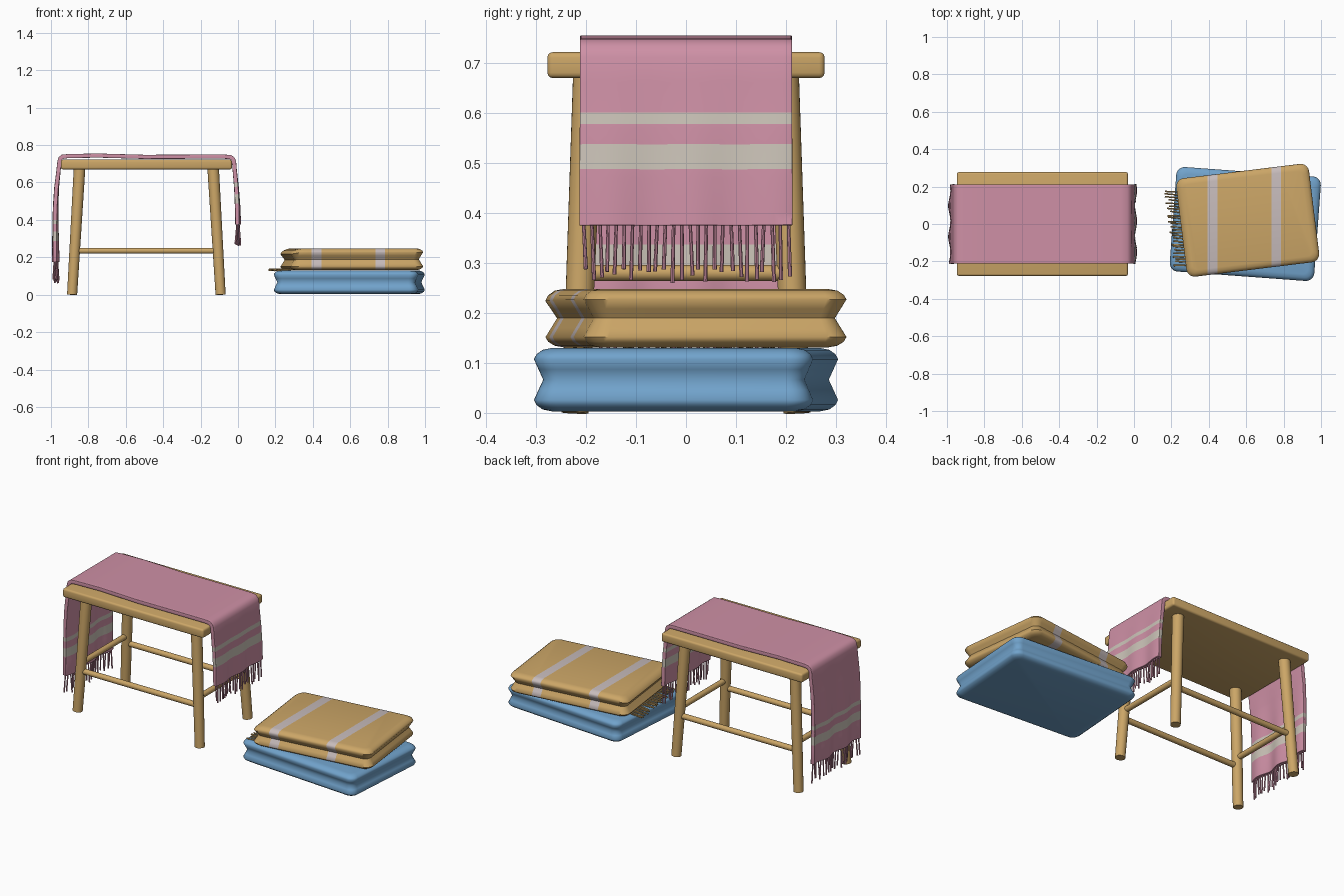
import bpy, bmesh, math, random
from mathutils import Vector, Matrix

random.seed(4)
if "Cube" in bpy.data.objects:
    bpy.data.objects.remove(bpy.data.objects["Cube"], do_unlink=True)


def material(name, rgb):
    m = bpy.data.materials.new(name)
    m.use_nodes = True
    m.diffuse_color = (*rgb, 1)
    bsdf = m.node_tree.nodes["Principled BSDF"]
    bsdf.inputs["Base Color"].default_value = (*rgb, 1)
    bsdf.inputs["Roughness"].default_value = 0.8
    return m


wood = material("wood", (0.60, 0.38, 0.135))
pink = material("pink wool", (0.62, 0.28, 0.38))
cream = material("cream stripe", (0.60, 0.55, 0.48))
blue = material("blue cloth", (0.165, 0.365, 0.60))
mustard = material("mustard wool", (0.60, 0.38, 0.135))
grey = material("grey stripe", (0.57, 0.50, 0.50))


def finish(name, bm, mats, mods=(), angle=40):
    """Turn a bmesh into a smooth-shaded object, applying any modifiers."""
    bmesh.ops.recalc_face_normals(bm, faces=bm.faces)
    mesh = bpy.data.meshes.new(name)
    bm.to_mesh(mesh)
    bm.free()
    for m in mats:
        mesh.materials.append(m)
    ob = bpy.data.objects.new(name, mesh)
    bpy.context.collection.objects.link(ob)
    bpy.ops.object.select_all(action='DESELECT')
    ob.select_set(True)
    bpy.context.view_layer.objects.active = ob
    for kind, settings in mods:
        mod = ob.modifiers.new(kind.title(), kind)
        for key, value in settings.items():
            setattr(mod, key, value)
        bpy.ops.object.modifier_apply(modifier=mod.name)
    bpy.ops.object.shade_smooth_by_angle(angle=math.radians(angle))
    return ob


def rod(bm, a, b, r1, r2, sides=16):
    """Tapered round bar from a to b."""
    a, b = Vector(a), Vector(b)
    d = b - a
    turn = d.to_track_quat('Z', 'Y').to_matrix().to_4x4()
    bmesh.ops.create_cone(bm, cap_ends=True, segments=sides, radius1=r1, radius2=r2,
                          depth=d.length, matrix=Matrix.Translation((a + b) / 2) @ turn)


def cut(bm, axis, values):
    """Slice the mesh so stripes get clean borders."""
    normal = Vector([float(i == axis) for i in range(3)])
    for v in values:
        bmesh.ops.bisect_plane(bm, geom=bm.verts[:] + bm.edges[:] + bm.faces[:],
                               plane_co=normal * v, plane_no=normal)


# Bench: seat, splayed legs and stretchers
CX = -0.49
bm = bmesh.new()
bmesh.ops.create_cube(bm, size=1, matrix=Matrix.Translation((CX, 0, 0.696))
                      @ Matrix.Diagonal((0.915, 0.555, 0.052, 1)))
bmesh.ops.bevel(bm, geom=bm.edges[:], offset=0.011, segments=3, affect='EDGES', profile=0.5)
finish("bench_seat", bm, [wood])


def leg_point(sx, sy, z):
    t = z / 0.68
    return Vector((CX + sx * (0.397 - 0.04 * t), sy * (0.222 - 0.027 * t), z))


for sx, side in ((-1, "right"), (1, "left")):
    for sy, end in ((-1, "front"), (1, "back")):
        bm = bmesh.new()
        rod(bm, leg_point(sx, sy, 0), leg_point(sx, sy, 0.68), 0.027, 0.031, 24)
        finish(f"{end}_{side}_leg", bm, [wood])
    bm = bmesh.new()
    rod(bm, leg_point(sx, -1, 0.28), leg_point(sx, 1, 0.28), 0.016, 0.016)
    finish(f"{side}_stretcher", bm, [wood])
for sy, end in ((-1, "front"), (1, "back")):
    bm = bmesh.new()
    rod(bm, leg_point(-1, sy, 0.235), leg_point(1, sy, 0.235), 0.016, 0.016)
    finish(f"{end}_stretcher", bm, [wood])

# Throw draped over the bench: a swept profile with gentle waves at the hanging ends
drape = [(-0.974, 0.175), (-0.975, 0.26), (-0.976, 0.36), (-0.975, 0.47), (-0.970, 0.57),
         (-0.960, 0.66), (-0.955, 0.71), (-0.950, 0.728), (-0.938, 0.738), (-0.91, 0.741),
         (-0.75, 0.744), (-0.5, 0.737), (-0.25, 0.738), (-0.07, 0.738), (-0.040, 0.736),
         (-0.027, 0.726), (-0.021, 0.71), (-0.017, 0.66), (-0.008, 0.57), (-0.002, 0.47),
         (0.0, 0.375)]
HALF, COLS = 0.212, 24


def wave(y, z):
    return 0.009 * max(0, (0.68 - z) / 0.5) * math.sin(y * 38 + 1)


bm = bmesh.new()
rows = []
for x, z in drape:
    ys = [HALF * (2 * i / COLS - 1) for i in range(COLS + 1)]
    rows.append([bm.verts.new((x + wave(y, z), y, z)) for y in ys])
for r0, r1 in zip(rows, rows[1:]):
    for i in range(COLS):
        bm.faces.new((r0[i], r0[i + 1], r1[i + 1], r1[i]))
# stripe bands measured upwards from each hem
bands = [(0.112, 0.162), (0.202, 0.225)]
cut(bm, 2, [hem + e for hem in (0.175, 0.375) for b in bands for e in b])
for f in bm.faces:
    c = f.calc_center_median()
    up = c.z - (0.175 if c.x < CX else 0.375)
    f.material_index = int(any(lo < up < hi for lo, hi in bands))
finish("pink_throw", bm, [pink, cream],
       [('SOLIDIFY', dict(thickness=0.022, offset=0.0, use_even_offset=True)),
        ('BEVEL', dict(width=0.007, segments=3, limit_method='ANGLE', angle_limit=math.radians(60)))], 50)

# Tassels along both hems of the throw
for name, x, hem in (("right_tassels", -0.974, 0.175), ("left_tassels", 0.0, 0.375)):
    bm = bmesh.new()
    for i in range(26):
        y = -0.205 + 0.41 * i / 25
        top = Vector((x + wave(y, hem), y, hem + 0.008))
        tip = top + Vector((random.uniform(-0.010, 0.010), random.uniform(-0.005, 0.005),
                            -random.uniform(0.095, 0.123)))
        rod(bm, top, tip, 0.0035, 0.0042, 8)
    finish(name, bm, [pink])


# Folded cushions: stacked rounded rectangles with a crease around the middle
def cushion(name, centre, size, height, turn, crease, mats, sag=0.0, stripes=()):
    profile = [(0, 0.035), (0.03, 0.017), (0.10, 0.005), (0.18, 0), (0.34, crease * 0.5),
               (0.5, crease), (0.66, crease * 0.5), (0.82, 0), (0.90, 0.005),
               (0.97, 0.017), (1, 0.035)]
    bm = bmesh.new()
    rings = []
    for t, inset in profile:
        hx, hy = size[0] / 2 - inset, size[1] / 2 - inset
        r = max(0.045 - inset * 0.5, 0.015)
        ring = []
        for q, (sx, sy) in enumerate(((1, 1), (-1, 1), (-1, -1), (1, -1))):
            for k in range(7):
                a = math.pi / 2 * (q + k / 6)
                x = sx * (hx - r) + r * math.cos(a)
                y = sy * (hy - r) + r * math.sin(a)
                droop = sag * t * max(0, -x / size[0] * 2 - 0.85) / 0.15
                ring.append(bm.verts.new((x, y, t * height - droop)))
        rings.append(ring)
    n = len(rings[0])
    for a, b in zip(rings, rings[1:]):
        for i in range(n):
            bm.faces.new((a[i], a[(i + 1) % n], b[(i + 1) % n], b[i]))
    bm.faces.new(rings[0][::-1])
    bm.faces.new(rings[-1])
    bm.transform(Matrix.Translation(centre) @ Matrix.Rotation(math.radians(turn), 4, 'Z'))
    cut(bm, 0, [e for s in stripes for e in s])
    for f in bm.faces:
        x = f.calc_center_median().x
        f.material_index = int(any(lo < x < hi for lo, hi in stripes))
    finish(name, bm, mats, angle=60)


cushion("blue_cushion", (0.595, 0, 0.003), (0.775, 0.56), 0.127, -4.2, 0.018, [blue])
cushion("mustard_blanket", (0.608, 0.02, 0.131), (0.715, 0.53), 0.117, 7.0, 0.022,
        [mustard, grey], 0.012, ((0.392, 0.446), (0.735, 0.787)))

# Fringe poking out from under the folded blanket
bm = bmesh.new()
for i in range(26):
    t = i / 25
    root = Vector((0.245 + 0.05 * t, 0.17 - 0.39 * t, 0.135))
    tip = root + Vector((-random.uniform(0.065, 0.085), random.uniform(-0.004, 0.008),
                         random.uniform(-0.006, 0.003)))
    rod(bm, root, tip, 0.0035, 0.0042, 8)
finish("blanket_fringe", bm, [mustard])
